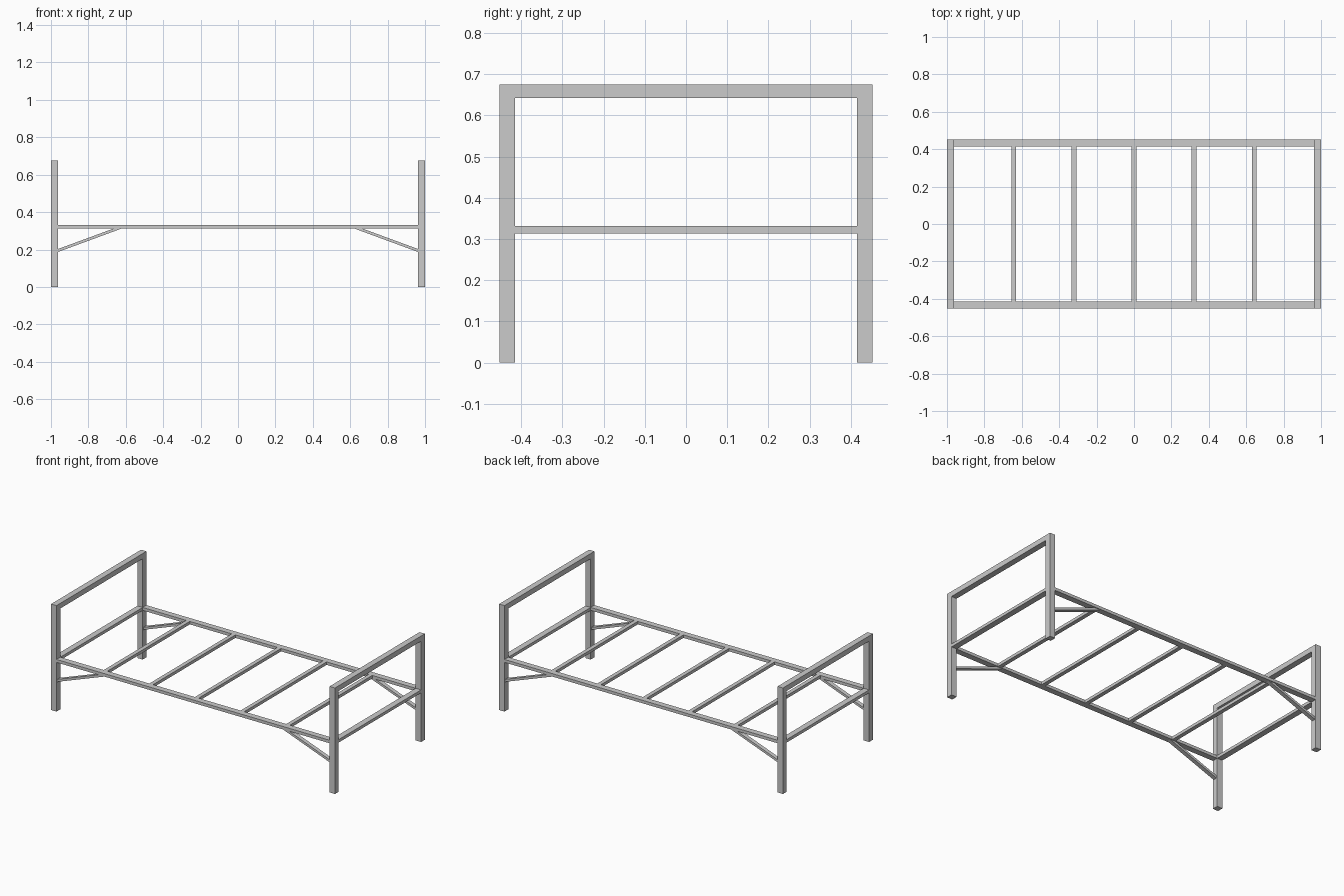
import bpy, bmesh

if "Cube" in bpy.data.objects:
    bpy.data.objects.remove(bpy.data.objects["Cube"])

L, W, H = 1.0, 0.4525, 0.675      # half length, half width, height
T = 0.038                         # main tube size
Z0, Z1 = 0.313, 0.332             # sleeping frame underside and top


def extrude_profile(name, profile, y0, y1):
    """Solid from an (x, z) outline extruded along y."""
    bm = bmesh.new()
    face = bm.faces.new([bm.verts.new((x, y0, z)) for x, z in profile])
    new = bmesh.ops.extrude_face_region(bm, geom=[face])["geom"]
    verts = [v for v in new if isinstance(v, bmesh.types.BMVert)]
    bmesh.ops.translate(bm, verts=verts, vec=(0, y1 - y0, 0))
    bmesh.ops.recalc_face_normals(bm, faces=bm.faces)
    mesh = bpy.data.meshes.new(name)
    bm.to_mesh(mesh)
    bm.free()
    obj = bpy.data.objects.new(name, mesh)
    bpy.context.collection.objects.link(obj)
    return obj


def box(name, x0, x1, y0, y1, z0, z1):
    return extrude_profile(name, [(x0, z0), (x1, z0), (x1, z1), (x0, z1)], y0, y1)


def mirror(obj, x=False, y=False):
    mod = obj.modifiers.new("mirror", 'MIRROR')
    mod.use_axis = (x, y, False)
    mod.use_mirror_merge = False


# Four corner posts
mirror(box("corner_post", L - T, L, W - T, W, 0, H), x=True, y=True)

# Head and foot: top bar and lower end rail
mirror(box("end_top_bar", L - T, L, T - W, W - T, H - 0.033, H), x=True)
mirror(box("end_lower_rail", L - T, L, T - W, W - T, Z0, Z1), x=True)

# Long side rails
mirror(box("side_rail", T - L, L - T, W - T, W, Z0, Z1), y=True)

# Cross slats
for i in range(-2, 3):
    x = i * 0.3215
    box(f"cross_slat_{i + 3}", x - 0.013, x + 0.013, T - W, W - T, Z0, Z1)

# Diagonal braces from posts to side rails
yc = W - T / 2
brace = extrude_profile("diagonal_brace",
                        [(L - T, 0.187), (L - T, 0.203), (0.663, Z0), (0.62, Z0)],
                        yc - 0.013, yc + 0.013)
mirror(brace, x=True, y=True)
